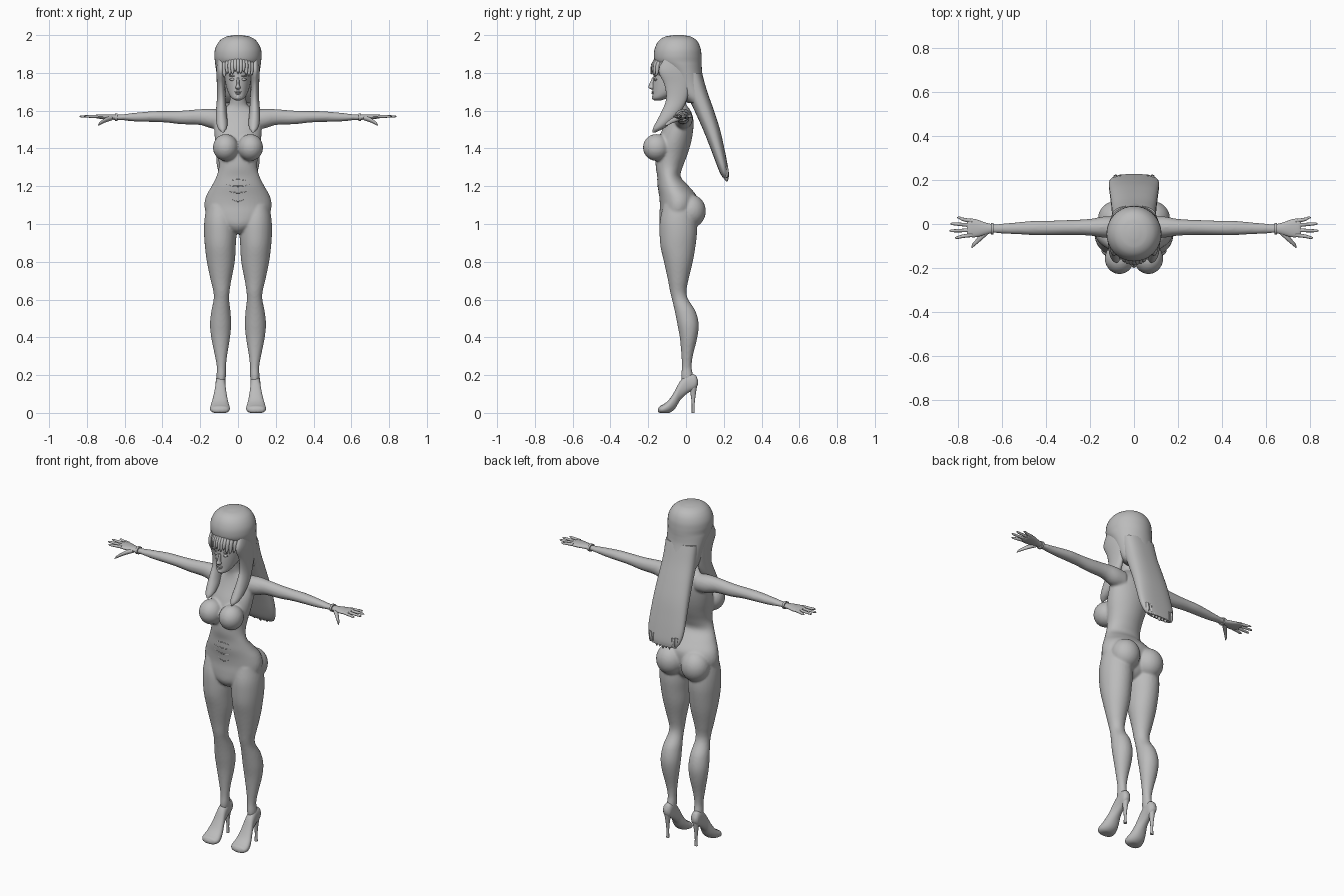
import bpy, bmesh, math
from mathutils import Matrix

grey = bpy.data.materials.new("plain grey")
grey.diffuse_color = (0.5, 0.5, 0.5, 1)


def sample(rows, t):
    """Smooth interpolation of a row table at position t (first column)."""
    def slope(i, k):
        a, b = rows[max(i - 1, 0)], rows[min(i + 1, len(rows) - 1)]
        return (b[k] - a[k]) / (b[0] - a[0])
    i = 0
    while i < len(rows) - 2 and (t - rows[i + 1][0]) * (rows[-1][0] - rows[0][0]) > 0:
        i += 1
    p, q = rows[i], rows[i + 1]
    d = q[0] - p[0]
    u = (t - p[0]) / d
    out = []
    for k in range(1, 5):
        out.append((2*u**3 - 3*u**2 + 1) * p[k] + (u**3 - 2*u**2 + u) * d * slope(i, k)
                   + (3*u**2 - 2*u**3) * q[k] + (u**3 - u**2) * d * slope(i + 1, k))
    return out


def loft(bm, rows, axis="z", mirror=False, n=24, steps=4, power=2.0):
    """Rows are (position, a min, a max, b min, b max) of oval sections along an axis."""
    ts = [p[0] + (q[0] - p[0]) * j / steps for p, q in zip(rows, rows[1:]) for j in range(steps)]
    ts.append(rows[-1][0])
    for side in ((1, -1) if mirror else (1,)):
        rings = []
        for t in ts:
            a0, a1, b0, b1 = sample(rows, t)
            ring = []
            for k in range(n):
                c, s = math.cos(math.tau * k / n), math.sin(math.tau * k / n)
                a = (a0 + a1) / 2 + (a1 - a0) / 2 * math.copysign(abs(c) ** (2 / power), c)
                b = (b0 + b1) / 2 + (b1 - b0) / 2 * math.copysign(abs(s) ** (2 / power), s)
                x, y, z = {"z": (a, b, t), "x": (t, a, b), "y": (a, t, b)}[axis]
                ring.append(bm.verts.new((x * side, y, max(z, 0))))
            rings.append(ring)
        for r, s in zip(rings, rings[1:]):
            for k in range(n):
                bm.faces.new((r[k], r[(k + 1) % n], s[(k + 1) % n], s[k]))
        bm.faces.new(rings[0])
        bm.faces.new(rings[-1])


def ball(bm, centre, radii, mirror=False):
    for side in ((1, -1) if mirror else (1,)):
        m = Matrix.Translation((centre[0] * side, *centre[1:])) @ Matrix.Diagonal((*radii, 1))
        bmesh.ops.create_uvsphere(bm, u_segments=24, v_segments=16, radius=1, matrix=m)


def finish(name, bm, angle=50):
    bmesh.ops.recalc_face_normals(bm, faces=bm.faces)
    me = bpy.data.meshes.new(name)
    bm.to_mesh(me)
    bm.free()
    me.polygons.foreach_set("use_smooth", [True] * len(me.polygons))
    me.set_sharp_from_angle(angle=math.radians(angle))
    me.materials.append(grey)
    ob = bpy.data.objects.new(name, me)
    bpy.context.collection.objects.link(ob)
    return ob


# Body: torso, neck, legs, arms, bust and seat blended into one skin
torso = [(z, -w, w, f, b) for z, w, f, b in (
    (.95, .02, -.10, -.03), (.97, .065, -.125, .01), (1.0, .12, -.14, .035),
    (1.05, .165, -.141, .05), (1.1, .178, -.138, .06), (1.15, .168, -.142, .055),
    (1.2, .14, -.15, .015), (1.25, .115, -.152, -.028), (1.3, .102, -.16, -.018),
    (1.36, .106, -.16, .005), (1.42, .118, -.155, .024), (1.48, .125, -.135, .036),
    (1.54, .125, -.105, .04), (1.58, .115, -.088, .033), (1.61, .075, -.08, .018),
    (1.635, .048, -.08, .0), (1.72, .042, -.10, .0))]
leg = [(1.1, .03, .165, -.12, .04), (1.02, .012, .178, -.138, .055), (.95, .008, .18, -.14, .058),
       (.88, .012, .175, -.135, .05), (.8, .017, .165, -.117, .036), (.7, .036, .144, -.095, .012),
       (.64, .045, .13, -.084, .002), (.6, .047, .129, -.074, .012), (.54, .04, .141, -.06, .05),
       (.47, .036, .148, -.046, .067), (.4, .042, .142, -.033, .06), (.3, .058, .122, -.024, .036),
       (.24, .064, .112, -.022, .03), (.19, .064, .114, -.026, .04), (.15, .07, .11, -.02, .045)]
arm = [(.08, -.065, .035, 1.5, 1.605), (.14, -.062, .034, 1.506, 1.61), (.2, -.053, .023, 1.524, 1.608),
       (.3, -.05, .018, 1.528, 1.6), (.38, -.05, .015, 1.537, 1.598), (.45, -.05, .015, 1.54, 1.597),
       (.55, -.046, .006, 1.543, 1.588), (.62, -.042, 0, 1.55, 1.58), (.66, -.04, -.002, 1.55, 1.579)]
bm = bmesh.new()
loft(bm, torso, n=40)
loft(bm, leg, mirror=True, n=32)
loft(bm, arm, "x", mirror=True)
ball(bm, (.066, -.157, 1.405), (.067, .071, .071), True)
ball(bm, (.082, .025, 1.068), (.082, .08, .088), True)
body = finish("body", bm)
mod = body.modifiers.new("blend", "REMESH")
mod.mode, mod.voxel_size, mod.use_smooth_shade = "VOXEL", .007, True
mod = body.modifiers.new("soften", "SMOOTH")
mod.factor, mod.iterations = .5, 4

# Fabric folds across the belly
for i, (z, half, bow) in enumerate(((1.235, .06, -.01), (1.2, .075, .012), (1.165, .07, .02), (1.12, .045, .025))):
    cu = bpy.data.curves.new("belly_fold", "CURVE")
    cu.dimensions, cu.bevel_depth, cu.bevel_resolution = "3D", .003, 2
    sp = cu.splines.new("POLY")
    sp.points.add(12)
    for k, pt in enumerate(sp.points):
        u = k / 6 - 1
        x, zz = u * half, z + bow * u * u
        a0, a1, b0, b1 = sample(torso, zz)
        y = (b0 + b1) / 2 - (b1 - b0) / 2 * math.sqrt(1 - (x / a1) ** 2)
        pt.co, pt.radius = (x, y + .001, zz, 1), 1.1 - abs(u)
    cu.materials.append(grey)
    bpy.context.collection.objects.link(bpy.data.objects.new("belly_fold_%d" % (i + 1), cu))

# Hands: palm, four fingers, thumb
bm = bmesh.new()
loft(bm, [(.64, -.039, -.003, 1.551, 1.578), (.68, -.05, .008, 1.553, 1.58), (.72, -.06, .022, 1.556, 1.58),
          (.75, -.058, .024, 1.56, 1.579), (.76, -.05, .018, 1.565, 1.575)], "x", True, 20)
for y0, y1, tip in ((-.05, -.062, .815), (-.028, -.031, .84), (-.006, .001, .835), (.014, .029, .805)):
    loft(bm, [(.735, y0 - .009, y0 + .009, 1.562, 1.579), (.78, (y0 + y1) / 2 - .008, (y0 + y1) / 2 + .008, 1.562, 1.577),
              (tip - .01, y1 - .006, y1 + .006, 1.564, 1.575), (tip, y1 - .002, y1 + .002, 1.568, 1.571)], "x", True, 10)
loft(bm, [(.665, -.048, -.02, 1.55, 1.572), (.695, -.075, -.042, 1.54, 1.566), (.72, -.096, -.072, 1.53, 1.55),
          (.735, -.108, -.09, 1.522, 1.537), (.74, -.111, -.104, 1.521, 1.526)], "x", True, 12)
finish("hands", bm)

# Wrist bands
bm = bmesh.new()
loft(bm, [(.638, -.047, .005, 1.544, 1.586), (.65, -.047, .005, 1.544, 1.586)], "x", True, 24, 1)
finish("wrist_bands", bm, 30)

# High heeled shoes
bm = bmesh.new()
loft(bm, [(.063, .085, .105, .15, .175), (.05, .069, .116, .128, .2), (.01, .066, .118, .105, .205),
          (-.03, .064, .122, .068, .17), (-.06, .056, .133, .02, .115), (-.09, .047, .144, 0, .07),
          (-.12, .043, .148, -.003, .045), (-.14, .055, .137, 0, .034), (-.148, .08, .112, .006, .022)],
     "y", True, 24, power=2.3)
finish("shoes", bm)
bm = bmesh.new()
loft(bm, [(0, .085, .103, .03, .046), (.05, .086, .102, .03, .046), (.1, .082, .106, .024, .052),
          (.15, .072, .114, .016, .06)], mirror=True, n=16)
finish("shoe_heels", bm)

# Head and face
bm = bmesh.new()
loft(bm, [(z, -w, w, f, b) for z, w, f, b in (
    (1.655, .014, -.168, -.13), (1.665, .032, -.177, -.1), (1.69, .049, -.176, -.05),
    (1.73, .063, -.176, .02), (1.78, .071, -.172, .05), (1.83, .072, -.168, .05), (1.89, .06, -.14, .04))], n=32)
loft(bm, [(1.712, -.008, .008, -.184, -.16), (1.722, -.014, .014, -.199, -.16),
          (1.735, -.009, .009, -.196, -.16), (1.775, -.006, .006, -.179, -.16)], n=12)
ball(bm, (0, -.174, 1.699), (.018, .008, .005))
ball(bm, (0, -.174, 1.691), (.015, .008, .005))
ball(bm, (.029, -.161, 1.765), (.015, .009, .007), True)
ball(bm, (.03, -.163, 1.784), (.019, .007, .003), True)
ball(bm, (0, -.169, 1.67), (.016, .012, .012))
finish("head", bm)

# Raised hair dome
bm = bmesh.new()
loft(bm, [(z, -w, w, f, b) for z, w, f, b in (
    (2.0, .02, -.065, -.015), (1.992, .062, -.11, .025), (1.97, .097, -.144, .058), (1.93, .12, -.165, .077),
    (1.89, .125, -.17, .082), (1.86, .122, -.163, .083), (1.84, .12, -.14, .083),
    (1.8, .114, -.10, .086), (1.74, .106, -.075, .10), (1.68, .10, -.04, .115), (1.64, .09, .01, .125))], n=40)
finish("hair_dome", bm)

# Long hair down the back, ending in small points
bm = bmesh.new()
loft(bm, [(z, -w, w, f, b) for z, w, f, b in (
    (1.8, .1, -.02, .083), (1.7, .101, .0, .113), (1.6, .105, .045, .148), (1.5, .11, .09, .18),
    (1.4, .114, .13, .203), (1.32, .113, .16, .219), (1.27, .1, .18, .227), (1.245, .08, .195, .226))], n=36, power=2.5)
for i in range(9):
    x = (i - 4) * .021
    z = 1.225 + .022 * (abs(i - 4) / 4) ** 2 + .006 * (i % 2)
    loft(bm, [(z + .06, x - .013, x + .013, .182, .222), (z + .02, x - .01, x + .01, .198, .226),
              (z, x - .002, x + .002, .212, .22)], n=8)
finish("long_hair", bm)

# Locks falling beside the face onto the chest
bm = bmesh.new()
loft(bm, [(1.87, .07, .11, -.12, -.02), (1.81, .066, .115, -.145, .01), (1.74, .068, .112, -.115, .02),
          (1.66, .064, .112, -.105, .005), (1.59, .06, .117, -.132, -.03), (1.54, .056, .115, -.158, -.075),
          (1.505, .06, .105, -.175, -.12), (1.485, .075, .085, -.177, -.16)], mirror=True)
finish("side_locks", bm)

# Fringe over the forehead
bm = bmesh.new()
for i in range(11):
    x = (i - 5) * .0145
    y = -.06 - .122 * math.sqrt(1 - (x / .095) ** 2)
    z = 1.795 + .012 * (i % 3 == 1) - .02 * (abs(i - 5) / 5) ** 2
    loft(bm, [(1.885, x * .9 - .01, x * .9 + .01, y + .02, y + .045), (1.845, x - .011, x + .011, y - .003, y + .022),
              (z + .02, x - .009, x + .009, y - .006, y + .012), (z, x - .002, x + .002, y - .006, y - .001)], n=10)
finish("fringe", bm)
